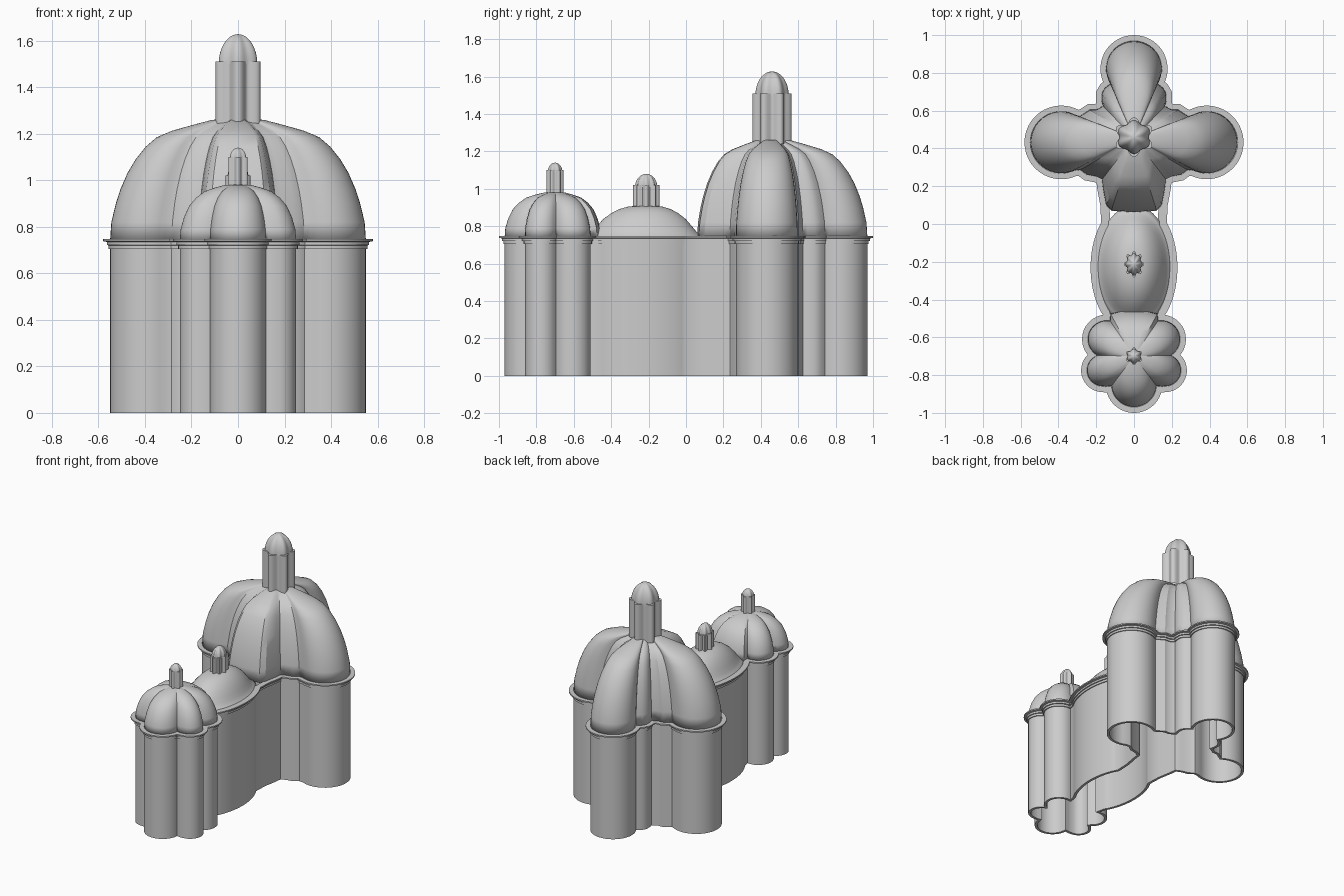
import bpy, bmesh, math
from mathutils import Vector

if "Cube" in bpy.data.objects:
    bpy.data.objects.remove(bpy.data.objects["Cube"], do_unlink=True)

stone = bpy.data.materials.new("pale grey stone")
stone.use_nodes = True
COLOUR = (0.6, 0.6, 0.6, 1)
stone.diffuse_color = COLOUR
stone.node_tree.nodes["Principled BSDF"].inputs["Base Color"].default_value = COLOUR


def arc(cx, cy, rx, ry, start, end, n=14):
    """Points on an elliptical arc, angles in degrees."""
    angles = [math.radians(start + (end - start) * i / n) for i in range(n + 1)]
    return [Vector((cx + rx * math.cos(a), cy + ry * math.sin(a))) for a in angles]


def pts(*pairs):
    return [Vector(p) for p in pairs]


def mirrored(half):
    """Close a right-hand outline (back to front) into a counter-clockwise loop."""
    left = [Vector((-p.x, p.y)) for p in half if p.x > 0.001]
    return left + half[::-1]


def offset(loop, d):
    """Move a counter-clockwise loop outward by d."""
    out = []
    for i, p in enumerate(loop):
        e1 = (p - loop[i - 1]).normalized()
        e2 = (loop[(i + 1) % len(loop)] - p).normalized()
        n1, n2 = Vector((e1.y, -e1.x)), Vector((e2.y, -e2.x))
        m = (n1 + n2).normalized()
        out.append(p + m * d / max(m.dot(n1), 0.7))
    return out


def scaled(loop, centre, s):
    c = Vector(centre)
    return [c + (p - c) * s for p in loop]


def loft(name, rings, wrap=False, cap=False, thickness=0):
    """Skin a list of (loop, height) rings."""
    bm = bmesh.new()
    rows = [[bm.verts.new((p.x, p.y, z)) for p in loop] for loop, z in rings]
    pairs = list(zip(rows, rows[1:])) + ([(rows[-1], rows[0])] if wrap else [])
    for a, b in pairs:
        for i in range(len(a)):
            j = (i + 1) % len(a)
            bm.faces.new((a[i], a[j], b[j], b[i]))
    if cap:
        bm.faces.new(rows[-1])
    mesh = bpy.data.meshes.new(name)
    bm.to_mesh(mesh)
    bm.free()
    mesh.materials.append(stone)
    obj = bpy.data.objects.new(name, mesh)
    bpy.context.collection.objects.link(obj)
    bpy.ops.object.select_all(action="DESELECT")
    obj.select_set(True)
    bpy.context.view_layer.objects.active = obj
    bpy.ops.object.shade_smooth_by_angle(angle=math.radians(32))
    if thickness:
        mod = obj.modifiers.new("shell", "SOLIDIFY")
        mod.thickness = thickness
        mod.offset = -1
    return obj


def dome(name, loop, centre, profile):
    loft(name, [(scaled(loop, centre, s), z) for s, z in profile], cap=True, thickness=0.01)


def lobed(cx, cy, rx, ry, lobes, depth, n=96):
    """Fluted round outline with a lobe facing the back."""
    loop = []
    for i in range(n):
        a = 2 * math.pi * i / n
        k = 1 - depth * (0.5 - 0.5 * math.cos(lobes * (a - math.pi / 2)))
        loop.append(Vector((cx + rx * k * math.cos(a), cy + ry * k * math.sin(a))))
    return loop


def lantern(name, cx, cy, rx, ry, lobes, z0, z1, z2):
    body = lobed(cx, cy, rx, ry, lobes, 0.28)
    loft(name + "_piers", [(body, z0), (body, z1)], cap=True)
    top = lobed(cx, cy, rx * 0.85, ry * 0.85, lobes, 0.14)
    rings = []
    for i in range(9):
        t = math.radians(88 * i / 8)
        rings.append((scaled(top, (cx, cy), math.cos(t)), z1 - 0.01 + (z2 - z1 + 0.01) * math.sin(t)))
    loft(name + "_cap", rings, cap=True)


# Right-hand halves of the three joined plans, running from back to front
large_half = (
    arc(0, 0.822, 0.148, 0.148, 90, -32)
    + pts((0.155, 0.72), (0.172, 0.69), (0.172, 0.65), (0.165, 0.625))
    + pts((0.2, 0.605), (0.235, 0.605), (0.265, 0.585), (0.29, 0.57))
    + arc(0.385, 0.432, 0.165, 0.165, 115, -115, 26)
    + pts((0.285, 0.285), (0.25, 0.26), (0.2, 0.25), (0.17, 0.235), (0.165, 0.19), (0.148, 0.1))
)
oval_half = arc(0, -0.23, 0.2, 0.33, 44, -46, 18)
small_half = (
    arc(0.145, -0.61, 0.1, 0.1, 100, -58)
    + arc(0.165, -0.775, 0.085, 0.085, 48, -78)
    + pts((0.15, -0.862), (0.13, -0.86))
    + arc(0, -0.85, 0.12, 0.12, -4, -90)
)

# Continuous hollow wall
plan = mirrored(large_half + oval_half + small_half)
inner = offset(plan, -0.018)
loft("outer_wall", [(plan, 0), (plan, 0.74), (inner, 0.74), (inner, 0)], wrap=True)

# Stepped cornice following the wall
steps = [(-0.01, 0.705), (0.007, 0.705), (0.007, 0.72), (0.014, 0.722),
         (0.014, 0.735), (0.03, 0.738), (0.03, 0.747), (-0.01, 0.747)]
loft("cornice", [(offset(plan, d), z) for d, z in steps], wrap=True)

# Ribbed domes
dome("large_dome", mirrored(large_half + pts((0.12, 0.07), (0, 0.06))), (0, 0.455),
     [(1, 0.74), (0.99, 0.82), (0.955, 0.9), (0.92, 0.96), (0.865, 1.03), (0.8, 1.09),
      (0.72, 1.145), (0.635, 1.185), (0.52, 1.212), (0.36, 1.237), (0.2, 1.26), (0.06, 1.262)])
dome("oval_dome", arc(0, -0.225, 0.2, 0.325, 0, 354, 59), (0, -0.215),
     [(1, 0.74), (0.93, 0.75), (0.85, 0.775), (0.77, 0.805), (0.68, 0.838),
      (0.55, 0.87), (0.42, 0.892), (0.28, 0.905), (0.1, 0.911)])
dome("small_dome", mirrored(pts((0, -0.455), (0.07, -0.46), (0.125, -0.475)) + small_half), (0, -0.7),
     [(1, 0.74), (0.985, 0.79), (0.93, 0.84), (0.84, 0.89), (0.72, 0.925),
      (0.57, 0.953), (0.4, 0.968), (0.22, 0.98), (0.06, 0.982)])

# Lanterns on the dome crowns
lantern("large_lantern", 0, 0.46, 0.108, 0.105, 6, 1.24, 1.51, 1.628)
lantern("oval_lantern", 0, -0.213, 0.053, 0.07, 8, 0.895, 1.02, 1.08)
lantern("small_lantern", 0, -0.7, 0.047, 0.046, 6, 0.965, 1.1, 1.14)
